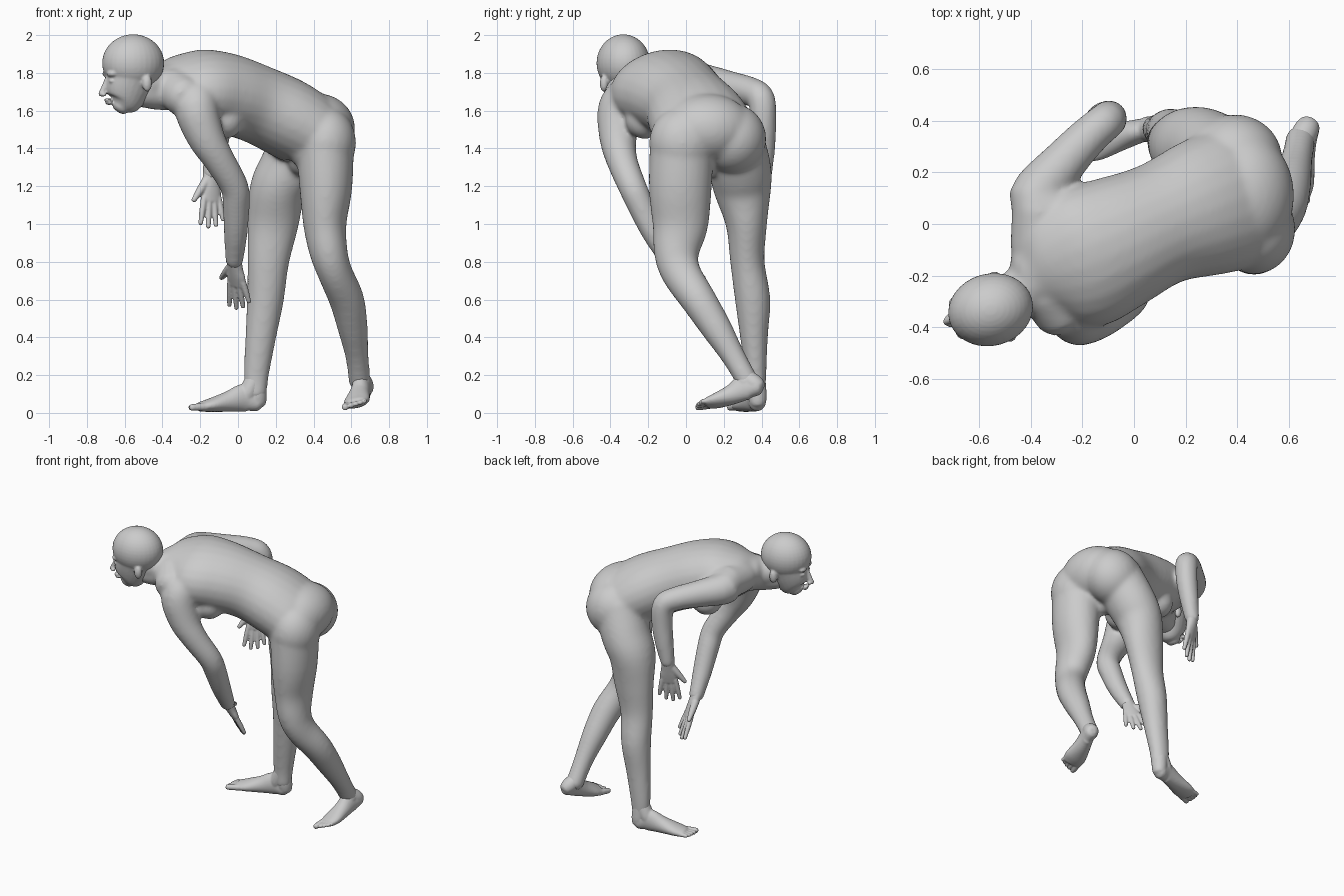
import bpy, bmesh, math
from mathutils import Vector, Matrix

cube = bpy.data.objects.get("Cube")
if cube:
    bpy.data.objects.remove(cube)

skin = bpy.data.materials.new("plain grey")
skin.use_nodes = True
grey = (.6, .6, .6, 1)
skin.diffuse_color = grey
skin.node_tree.nodes["Principled BSDF"].inputs["Base Color"].default_value = grey

SEGMENTS = 24


def smooth_path(rows, steps=4):
    """Catmull-Rom interpolation of rows holding centre and two radii."""
    rows = [Vector(r) for r in rows]
    padded = [rows[0] * 2 - rows[1]] + rows + [rows[-1] * 2 - rows[-2]]
    result = []
    for p, q, r, s in zip(padded, padded[1:], padded[2:], padded[3:]):
        for k in range(steps):
            t = k / steps
            result.append((q * 2 + (r - p) * t + (p * 2 - q * 5 + r * 4 - s) * t * t
                           + (q * 3 - p - r * 3 + s) * t ** 3) / 2)
    return result + [rows[-1]]


def tube(bm, rows, side, end_side=None):
    """Loft ellipses along a path; the first radius lies along the side vector."""
    path = smooth_path(rows)
    side = Vector(side)
    end_side = Vector(end_side) if end_side else side
    last = len(path) - 1
    sections = []
    for i, p in enumerate(path):
        tangent = (path[min(i + 1, last)] - path[max(i - 1, 0)])
        tangent = Vector(tangent[:3]).normalized()
        across = side.lerp(end_side, i / last)
        across = (across - tangent * across.dot(tangent)).normalized()
        sections.append([Vector(p[:3]), across, tangent.cross(across), p[3], p[4], tangent])

    # Rounded ends
    def cap(section, sign):
        c, u, v, a, b, t = section
        r = min(a, b) * sign
        return [[c + t * r * off, u, v, a * k, b * k, t] for k, off in ((.85, .35), (.5, .6))]

    sections = cap(sections[0], -1)[::-1] + sections + cap(sections[-1], 1)
    rings = []
    for c, u, v, a, b, t in sections:
        angles = [math.tau * k / SEGMENTS for k in range(SEGMENTS)]
        rings.append([bm.verts.new(c + u * a * math.cos(w) + v * b * math.sin(w)) for w in angles])
    for low, high in zip(rings, rings[1:]):
        for k in range(SEGMENTS):
            n = (k + 1) % SEGMENTS
            bm.faces.new((low[k], low[n], high[n], high[k]))
    bm.faces.new(rings[0][::-1])
    bm.faces.new(rings[-1])


def ball(bm, centre, radii):
    matrix = Matrix.Translation(centre) @ Matrix.Diagonal((*radii, 1))
    bmesh.ops.create_uvsphere(bm, u_segments=32, v_segments=20, radius=1, matrix=matrix)


def limb(bm, rows, side):
    """Round tube from rows of centre and one radius."""
    tube(bm, [(*r, r[-1]) for r in rows], side)


def finish(name, bm, voxel, rounds):
    """Fuse the overlapping volumes into one smooth skin."""
    bmesh.ops.recalc_face_normals(bm, faces=bm.faces)
    mesh = bpy.data.meshes.new(name)
    bm.to_mesh(mesh)
    bm.free()
    mesh.materials.append(skin)
    mesh.shade_smooth()
    obj = bpy.data.objects.new(name, mesh)
    bpy.context.collection.objects.link(obj)
    fuse = obj.modifiers.new("fuse", 'REMESH')
    fuse.mode = 'VOXEL'
    fuse.voxel_size = voxel
    fuse.use_smooth_shade = True
    relax = obj.modifiers.new("relax", 'SMOOTH')
    relax.factor = .5
    relax.iterations = rounds


# Torso, bent forward and twisted
body = bmesh.new()
tube(body, [(.42, .12, 1.41, .22, .16), (.38, .1, 1.48, .275, .2), (.26, .06, 1.56, .268, .212),
            (.1, 0, 1.635, .24, .208), (-.06, -.07, 1.69, .262, .214),
            (-.2, -.13, 1.72, .28, .204), (-.31, -.17, 1.735, .24, .157),
            (-.39, -.21, 1.74, .14, .11)], (-.3, .95, 0), (-.33, .88, .25))
# Pelvis, buttocks, groin and chest
ball(body, (.425, .11, 1.505), (.195, .245, .185))
ball(body, (.465, -.02, 1.43), (.16, .175, .19))
ball(body, (.39, .25, 1.45), (.185, .175, .185))
ball(body, (.35, .12, 1.36), (.095, .11, .11))
ball(body, (.38, -.02, 1.4), (.11, .12, .12))
ball(body, (-.07, -.22, 1.55), (.1, .1, .1))
ball(body, (-.18, .02, 1.57), (.1, .1, .1))
# Neck, throat and the slopes of the shoulders
limb(body, [(-.34, -.19, 1.75, .11), (-.42, -.25, 1.735, .1), (-.5, -.3, 1.75, .09)], (0, 1, 0))
limb(body, [(-.36, -.22, 1.69, .09), (-.44, -.27, 1.69, .085), (-.52, -.31, 1.695, .075)], (0, 1, 0))
limb(body, [(-.365, .06, 1.755, .108), (-.38, -.1, 1.745, .1)], (0, 0, 1))
limb(body, [(-.28, -.34, 1.67, .11), (-.35, -.25, 1.73, .105)], (0, 0, 1))

# Arms
limb(body, [(-.2, -.29, 1.69, .11), (-.22, -.35, 1.61, .117), (-.17, -.36, 1.46, .1),
            (-.1, -.34, 1.34, .083), (-.02, -.285, 1.2, .075), (-.01, -.24, 1.1, .072),
            (-.012, -.17, .95, .063), (-.02, -.085, .8, .048)], (1, 0, 0))
limb(body, [(-.32, .04, 1.76, .1), (-.38, .1, 1.74, .107), (-.27, .24, 1.72, .088),
            (-.17, .345, 1.7, .077), (-.105, .4, 1.66, .073), (-.1, .41, 1.53, .069),
            (-.12, .412, 1.39, .06), (-.145, .41, 1.26, .046)], (1, 0, 0))

# Legs
tube(body, [(.36, .25, 1.48, .165, .155), (.27, .285, 1.3, .157, .165), (.21, .3, 1.18, .149, .153),
            (.185, .32, 1, .136, .11), (.16, .325, .8, .111, .091), (.145, .353, .6, .098, .094),
            (.12, .36, .4, .082, .074), (.097, .37, .2, .067, .056), (.095, .37, .1, .058, .05)],
     (1, 0, 0))
tube(body, [(.46, -.02, 1.46, .155, .17), (.465, -.03, 1.2, .141, .167),
            (.46, -.03, 1, .115, .149), (.48, -.05, .85, .101, .121),
            (.515, -.025, .74, .092, .105), (.575, .065, .6, .093, .094), (.607, .16, .45, .08, .082),
            (.63, .25, .3, .062, .064), (.645, .33, .16, .058, .058)], (1, 0, 0))
finish("torso_and_limbs", body, .012, 16)

# Head, modelled facing -x and then turned
head = bmesh.new()
ball(head, (0, 0, 1.852), (.166, .14, .152))
tube(head, [(-.07, 0, 1.62, .05, .046), (-.05, 0, 1.65, .094, .075), (-.036, 0, 1.7, .12, .096),
            (-.022, 0, 1.76, .13, .113), (-.005, 0, 1.82, .154, .13)], (1, 0, 0))
# Nose and lips
limb(head, [(-.143, 0, 1.765, .014), (-.163, 0, 1.715, .015), (-.174, 0, 1.686, .018)], (0, 1, 0))
ball(head, (-.14, 0, 1.657), (.018, .034, .009))
ball(head, (-.133, 0, 1.64), (.018, .03, .01))
# Brows, eyelids, nostrils and ears
for s in (-1, 1):
    ball(head, (-.164, s * .015, 1.685), (.013, .013, .011))
    ball(head, (-.128, s * .045, 1.795), (.028, .04, .018))
    ball(head, (-.128, s * .046, 1.757), (.018, .022, .012))
    ball(head, (.045, s * .118, 1.745), (.026, .022, .045))
bmesh.ops.transform(head, verts=head.verts,
                    matrix=Matrix.Translation((-.555, -.332, 0)) @ Matrix.Rotation(math.radians(15), 4, 'Z'))
finish("head", head, .007, 4)


def hand(name, wrist, forward, across, thumb_tip):
    """Palm, four fingers and a thumb; across points to the thumb side."""
    bm = bmesh.new()
    wrist, forward, across = Vector(wrist), Vector(forward).normalized(), Vector(across).normalized()
    palm = ((-.04, .04, .038), (.04, .046, .031), (.09, .056, .026), (.14, .054, .019))
    tube(bm, [(*(wrist + forward * d), a, b) for d, a, b in palm], across)
    for offset, length in ((.042, .14), (.014, .158), (-.014, .15), (-.041, .12)):
        base = wrist + forward * .12 + across * offset
        tip = base + forward * length + across * offset * .6
        limb(bm, [(*base, .017), (*base.lerp(tip, .5), .016), (*tip, .012)], across)
    root = wrist + forward * .03 + across * .025
    tip = Vector(thumb_tip)
    limb(bm, [(*root, .025), (*root.lerp(tip, .5), .021), (*tip, .013)], (0, .3, 1))
    finish(name, bm, .006, 2)


hand("left_hand", (-.02, -.08, .8), (.11, .46, -.9), (-.8, .6, 0), (-.088, .095, .715))
hand("right_hand", (-.145, .41, 1.26), (.03, -.12, -1), (-.9, -.42, 0), (-.235, .345, 1.125))


def foot(name, ankle, rows, forward, across):
    """Ankle, heel to ball, and five toes; across points to the big toe."""
    bm = bmesh.new()
    tube(bm, rows, across)
    for target in rows[:2]:
        limb(bm, [(*ankle, .05), (*Vector(target[:3]).lerp(Vector(ankle), .3), .05),
                  (*target[:3], .045)], across)
    front = Vector(rows[-1][:3])
    forward, across = Vector(forward).normalized(), Vector(across).normalized()
    toes = ((.043, .065, .021), (.014, .062, .016), (-.009, .053, .015),
            (-.03, .043, .014), (-.048, .03, .014))
    for offset, length, radius in toes:
        base = front + across * offset - forward * .02
        tip = front + across * offset * 1.15 + forward * length
        limb(bm, [(*base, radius), (*tip, radius * .85)], across)
    finish(name, bm, .006, 4)


foot("right_foot", (.095, .37, .19), [(.105, .38, .055, .045, .05), (.04, .365, .08, .045, .075),
                                     (-.05, .34, .06, .055, .055), (-.14, .315, .042, .068, .037),
                                     (-.2, .3, .032, .062, .026)], (-.95, -.31, -.05), (.31, -.95, 0))
foot("left_foot", (.64, .31, .19), [(.675, .38, .14, .045, .05), (.66, .32, .14, .045, .072),
                                   (.645, .25, .1, .055, .055), (.63, .17, .067, .07, .04),
                                   (.62, .12, .052, .066, .028)], (-.1, -.99, -.15), (-.97, .1, -.25))
